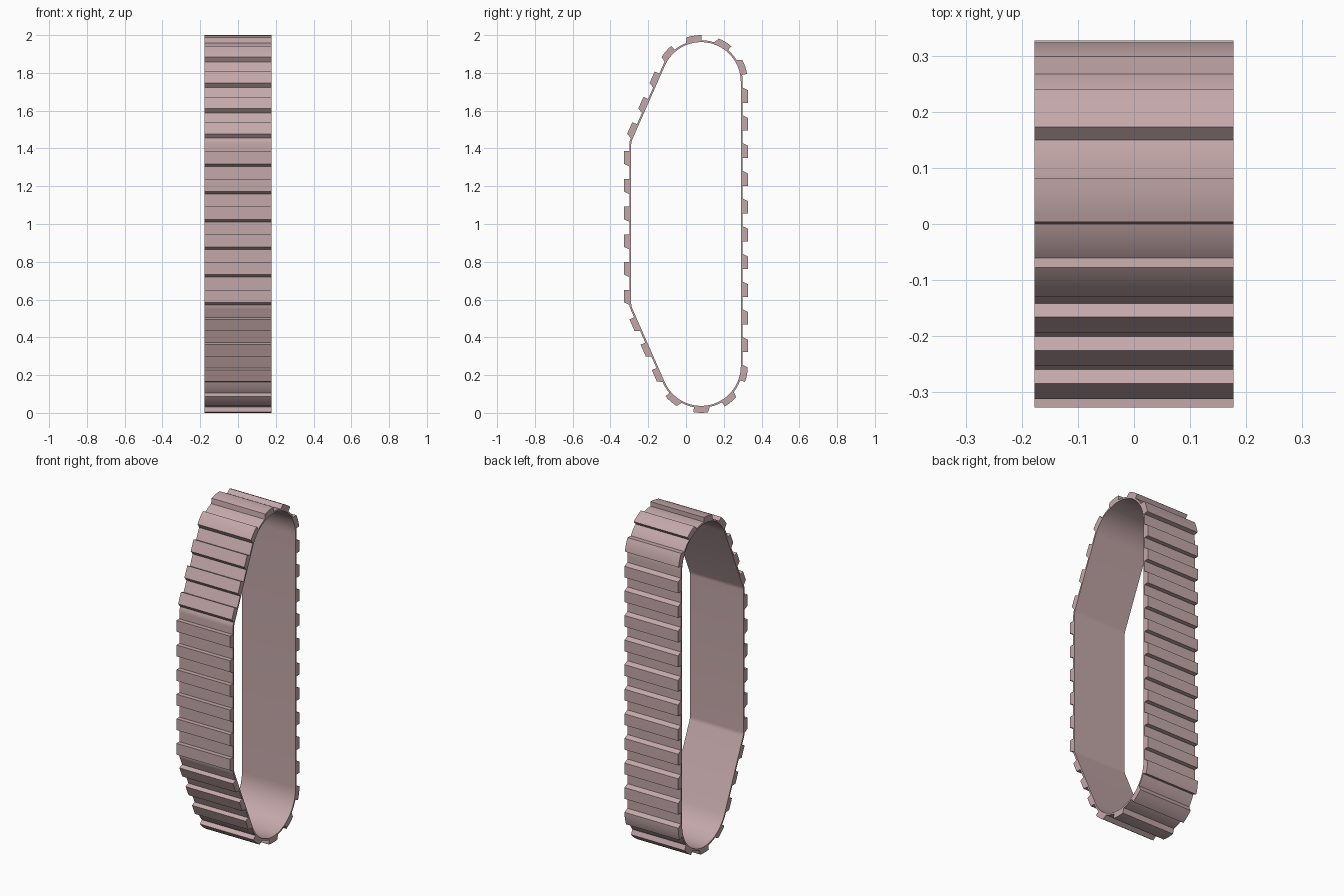
import bpy, bmesh, math
from mathutils import Vector

if "Cube" in bpy.data.objects:
    bpy.data.objects.remove(bpy.data.objects["Cube"])

HALF_W = 0.177      # half track width along x
BELT_T = 0.010      # belt thickness
LUG_H = 0.037       # lug top above the belt's inner surface
LUG_LEN, LUG_SLOPE, LUGS = 0.082, 0.015, 30

# wheels the belt wraps around (y, z, radius), counter-clockwise from the bottom
wheels = [(0.08, 0.247, 0.21), (0.08, 1.753, 0.21),
          (-0.23, 1.422, 0.06), (-0.23, 0.578, 0.06)]


def tangent_angle(a, b):
    """Angle of the outward normal on the straight run from wheel a to b."""
    dy, dz = b[0] - a[0], b[1] - a[1]
    return math.atan2(dz, dy) - math.acos((a[2] - b[2]) / math.hypot(dy, dz))


# belt path as (point, outward normal) pairs
path = []
for i, w in enumerate(wheels):
    a0 = tangent_angle(wheels[i - 1], w)
    a1 = tangent_angle(w, wheels[(i + 1) % 4])
    sweep = (a1 - a0) % math.tau
    n = max(4, round(sweep / math.radians(6)))
    for k in range(n + 1):
        a = a0 + sweep * k / n
        nor = Vector((math.cos(a), math.sin(a)))
        path.append((Vector(w[:2]) + nor * w[2], nor))

lengths = [(path[(i + 1) % len(path)][0] - p).length for i, (p, _) in enumerate(path)]
total = sum(lengths)


def at(s, h):
    """Point at distance s along the path, raised by h."""
    s %= total
    for i, d in enumerate(lengths):
        if s <= d:
            break
        s -= d
    (p, n), (q, m) = path[i], path[(i + 1) % len(path)]
    t = min(s / d, 1.0)
    return p.lerp(q, t) + n.lerp(m, t).normalized() * h


def strip(bm, low, high, closed):
    """Solid band between two matching outlines, spanning the full width."""
    rings = [[bm.verts.new((x, v.x, v.y)) for v in line]
             for x in (-HALF_W, HALF_W) for line in (low, high)]
    l0, h0, l1, h1 = rings
    n = len(low)
    for i in range(n if closed else n - 1):
        j = (i + 1) % n
        for a, b in ((l0, h0), (h0, h1), (h1, l1), (l1, l0)):
            bm.faces.new((a[i], a[j], b[j], b[i]))
    if not closed:
        for e in (0, -1):
            bm.faces.new((l0[e], h0[e], h1[e], l1[e]))


mat = bpy.data.materials.new("dusty_pink")
mat.diffuse_color = (0.55, 0.39, 0.40, 1)
mat.use_nodes = True
mat.node_tree.nodes["Principled BSDF"].inputs["Base Color"].default_value = mat.diffuse_color


def finish(bm, name):
    bmesh.ops.recalc_face_normals(bm, faces=bm.faces)
    me = bpy.data.meshes.new(name)
    bm.to_mesh(me)
    bm.free()
    ob = bpy.data.objects.new(name, me)
    bpy.context.collection.objects.link(ob)
    me.materials.append(mat)
    bpy.ops.object.select_all(action='DESELECT')
    ob.select_set(True)
    bpy.context.view_layer.objects.active = ob
    bpy.ops.object.shade_smooth_by_angle(angle=math.radians(30))


# thin continuous belt
bm = bmesh.new()
strip(bm, [p for p, _ in path], [p + n * BELT_T for p, n in path], True)
finish(bm, "track_belt")

# evenly spaced lugs: square trailing edge, sloped leading edge
bm = bmesh.new()
bottom = wheels[0][2] * ((-math.pi / 2 - tangent_angle(wheels[3], wheels[0])) % math.tau)
STEPS = 6
for k in range(LUGS):
    start = bottom + 0.005 + k * total / LUGS - LUG_LEN / 2
    low = [at(start + LUG_LEN * i / STEPS, BELT_T * 0.6) for i in range(STEPS + 1)]
    high = [at(start + (LUG_LEN - LUG_SLOPE) * i / STEPS, LUG_H) for i in range(STEPS + 1)]
    strip(bm, low, high, False)
finish(bm, "track_lugs")
